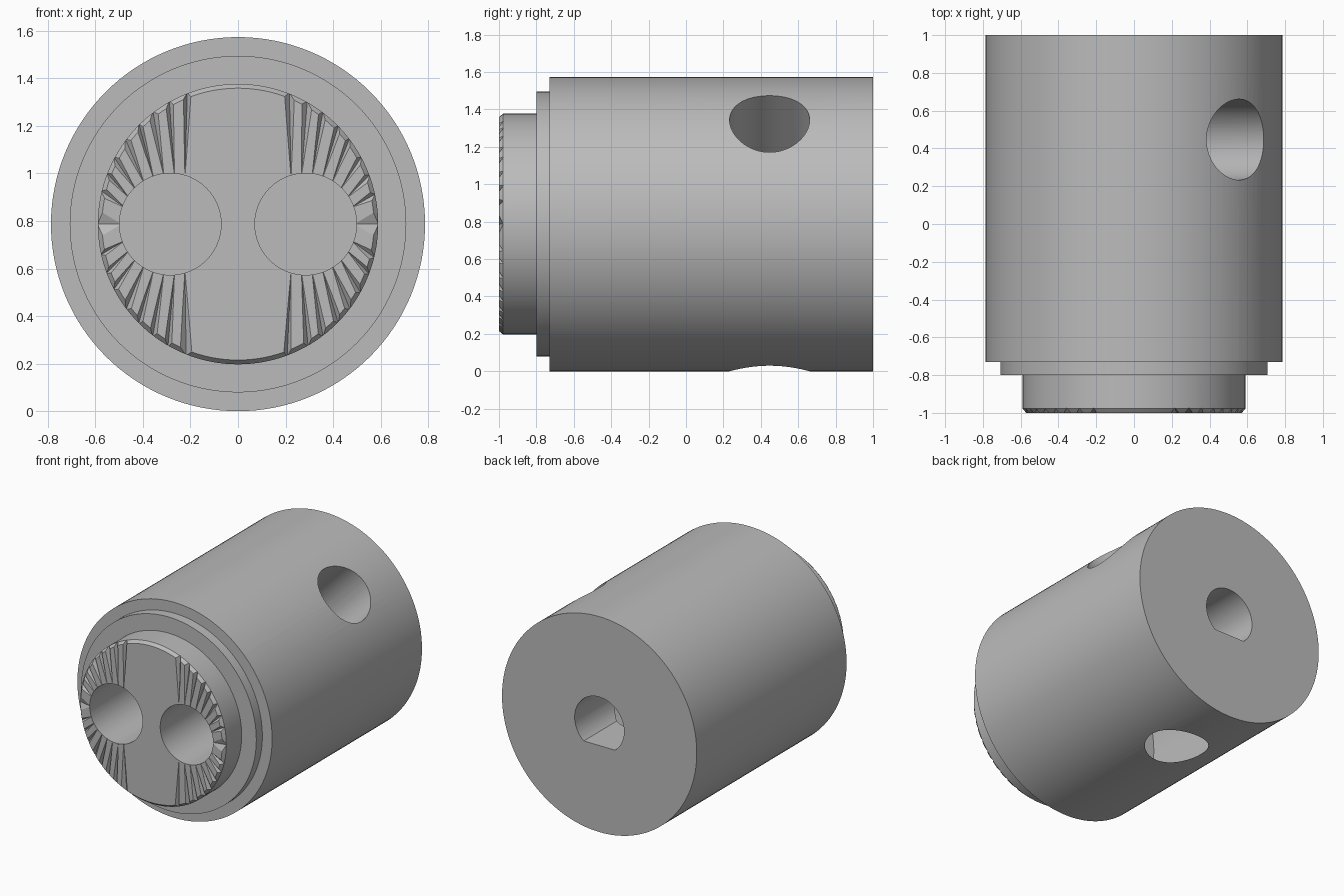
import bpy, bmesh, math, random
from math import sin, cos, radians
from mathutils import Matrix, Vector

if "Cube" in bpy.data.objects:
    bpy.data.objects.remove(bpy.data.objects["Cube"])

R = 0.787            # body radius, also the height of the axis
BOSS = 0.59
HOLE_X, HOLE_R = 0.285, 0.214
random.seed(4)

grey = bpy.data.materials.new("machined grey")
grey.use_nodes = True
colour = (0.5, 0.5, 0.5, 1)
grey.diffuse_color = colour
grey.node_tree.nodes["Principled BSDF"].inputs["Base Color"].default_value = colour


def make_object(name, bm):
    bmesh.ops.recalc_face_normals(bm, faces=bm.faces)
    mesh = bpy.data.meshes.new(name)
    bm.to_mesh(mesh)
    bm.free()
    mesh.materials.append(grey)
    obj = bpy.data.objects.new(name, mesh)
    bpy.context.collection.objects.link(obj)
    return obj


def cylinder(name, start, end, radius):
    """Closed cylinder between two points."""
    start, end = Vector(start), Vector(end)
    axis = end - start
    bm = bmesh.new()
    place = Matrix.Translation((start + end) / 2) @ axis.to_track_quat('Z', 'Y').to_matrix().to_4x4()
    bmesh.ops.create_cone(bm, cap_ends=True, segments=64, radius1=radius,
                          radius2=radius, depth=axis.length, matrix=place)
    return make_object(name, bm)


def cut(target, cutter):
    mod = target.modifiers.new("cut", 'BOOLEAN')
    mod.operation = 'DIFFERENCE'
    mod.solver = 'EXACT'
    mod.object = cutter
    bpy.context.view_layer.objects.active = target
    bpy.ops.object.modifier_apply(modifier=mod.name)
    bpy.data.objects.remove(cutter)


# Stepped body: profile of (radius, y) turned about the long axis
profile = [(R, 1), (R, -0.73), (0.708, -0.73), (0.708, -0.8),
           (BOSS, -0.8), (BOSS, -0.978), (0.572, -1)]
bm = bmesh.new()
verts = [bm.verts.new((r, y, R)) for r, y in profile]
edges = [bm.edges.new(pair) for pair in zip(verts, verts[1:])]
bmesh.ops.spin(bm, geom=verts + edges, cent=(0, 0, R), axis=(0, 1, 0),
               angle=2 * math.pi, steps=128)
bmesh.ops.remove_doubles(bm, verts=bm.verts, dist=0.0001)
bmesh.ops.holes_fill(bm, edges=[e for e in bm.edges if e.is_boundary], sides=0)
body = make_object("coupling_body", bm)

# Two blind holes in the front boss
for side in (-1, 1):
    cut(body, cylinder("front_hole", (side * HOLE_X, -1.1, R),
                       (side * HOLE_X, -0.3, R), HOLE_R))

# D-shaped bore in the back, flat side down
bore = cylinder("bore", (0, 0.1, R), (0, 1.1, R), 0.2)
bm = bmesh.new()
bm.from_mesh(bore.data)
bmesh.ops.bisect_plane(bm, geom=bm.verts[:] + bm.edges[:] + bm.faces[:],
                       plane_co=(0, 0, R - 0.155), plane_no=(0, 0, -1), clear_outer=True)
bmesh.ops.holes_fill(bm, edges=[e for e in bm.edges if e.is_boundary], sides=0)
bpy.data.objects.remove(bore)
cut(body, make_object("d_bore", bm))

# Two set screw holes running from the outside into the bore
for angle in (45, -90):
    direction = Vector((cos(radians(angle)), 0, sin(radians(angle))))
    centre = Vector((0, 0.447, R))
    cut(body, cylinder("screw_hole", centre + direction * 0.05,
                       centre + direction, HOLE_R))

# Tapered flutes fanning from the front holes to the boss rim
bm = bmesh.new()


def flute(side, hole_angle, rim_angle, half_width):
    a, t = radians(hole_angle), radians(rim_angle)
    w = radians(half_width)
    tip = (HOLE_X + 0.205 * cos(a), 0.205 * sin(a))
    rim = [(0.62 * cos(t + k * w), 0.62 * sin(t + k * w)) for k in (-1, 0, 1)]
    points = [(tip, -0.999), (tip, -1.05), (rim[0], -1.001), (rim[0], -1.05),
              (rim[2], -1.001), (rim[2], -1.05), (rim[1], -0.971)]
    hull = [bm.verts.new((side * x, y, R + z)) for (x, z), y in points]
    bmesh.ops.convex_hull(bm, input=hull)


for side in (-1, 1):
    flute(side, 0, 0, 7)
    for up in (-1, 1):
        for i in range(8):
            hole_angle = 20 + i * 12.5
            rim_angle = 14 + i * 8 + random.uniform(-1, 1)
            flute(side, up * hole_angle, up * rim_angle, random.uniform(1.7, 2.9))
cut(body, make_object("flutes", bm))

# Smooth round walls, crisp machined edges
bpy.ops.object.select_all(action='DESELECT')
body.select_set(True)
bpy.context.view_layer.objects.active = body
bpy.ops.object.shade_smooth_by_angle(angle=radians(15))
